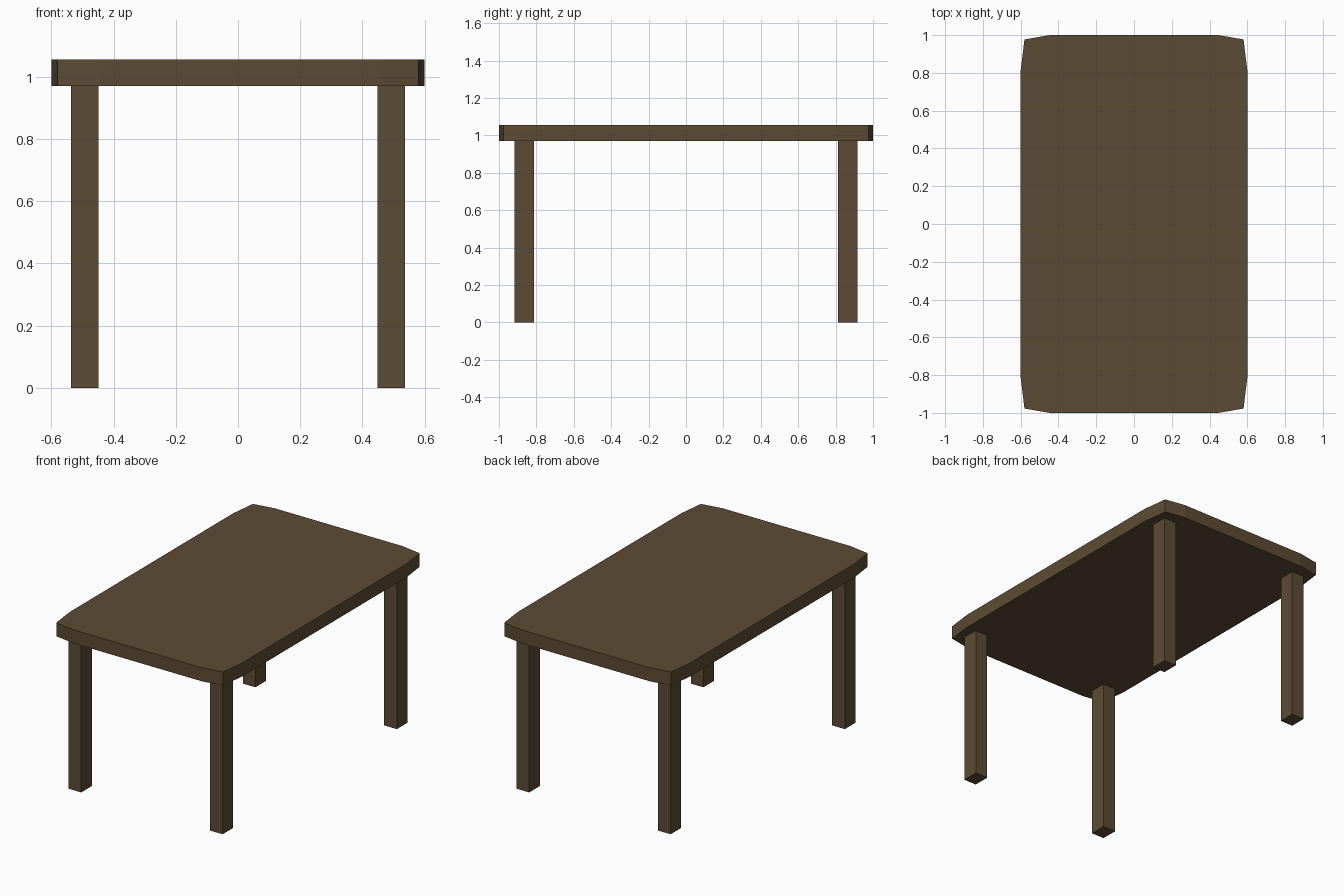
import bpy, bmesh

if "Cube" in bpy.data.objects:
    bpy.data.objects.remove(bpy.data.objects["Cube"])

wood = bpy.data.materials.new("dark brown wood")
wood.diffuse_color = (0.107, 0.071, 0.035, 1.0)
wood.use_nodes = True
wood.node_tree.nodes["Principled BSDF"].inputs["Base Color"].default_value = wood.diffuse_color

UNDERSIDE, TOP = 0.97, 1.055


def prism(name, outline, z0, z1):
    """Extrude a flat outline from z0 up to z1."""
    bm = bmesh.new()
    base = bm.faces.new([bm.verts.new((x, y, z0)) for x, y in outline])
    ext = bmesh.ops.extrude_face_region(bm, geom=[base], use_keep_orig=True)
    verts = [g for g in ext["geom"] if isinstance(g, bmesh.types.BMVert)]
    bmesh.ops.translate(bm, verts=verts, vec=(0, 0, z1 - z0))
    bmesh.ops.recalc_face_normals(bm, faces=bm.faces)
    mesh = bpy.data.meshes.new(name)
    bm.to_mesh(mesh)
    bm.free()
    mesh.materials.append(wood)
    obj = bpy.data.objects.new(name, mesh)
    bpy.context.collection.objects.link(obj)
    return obj


# Tabletop: one bevelled corner, mirrored round the four quadrants
corner = [(0.60, 0.813), (0.58, 0.977), (0.447, 1.0)]
outline = []
for sx, sy in ((1, 1), (-1, 1), (-1, -1), (1, -1)):
    pts = corner if sx * sy > 0 else corner[::-1]
    outline += [(sx * x, sy * y) for x, y in pts]
prism("tabletop", outline, UNDERSIDE, TOP)

# Legs: square posts under each corner
X0, X1, Y0, Y1 = 0.448, 0.536, 0.813, 0.918
for sy, depth in ((-1, "front"), (1, "back")):
    for sx, side in ((-1, "left"), (1, "right")):
        rect = [(X0, Y0), (X1, Y0), (X1, Y1), (X0, Y1)]
        prism(f"{depth}_{side}_leg", [(sx * x, sy * y) for x, y in rect],
              0.0, UNDERSIDE)
